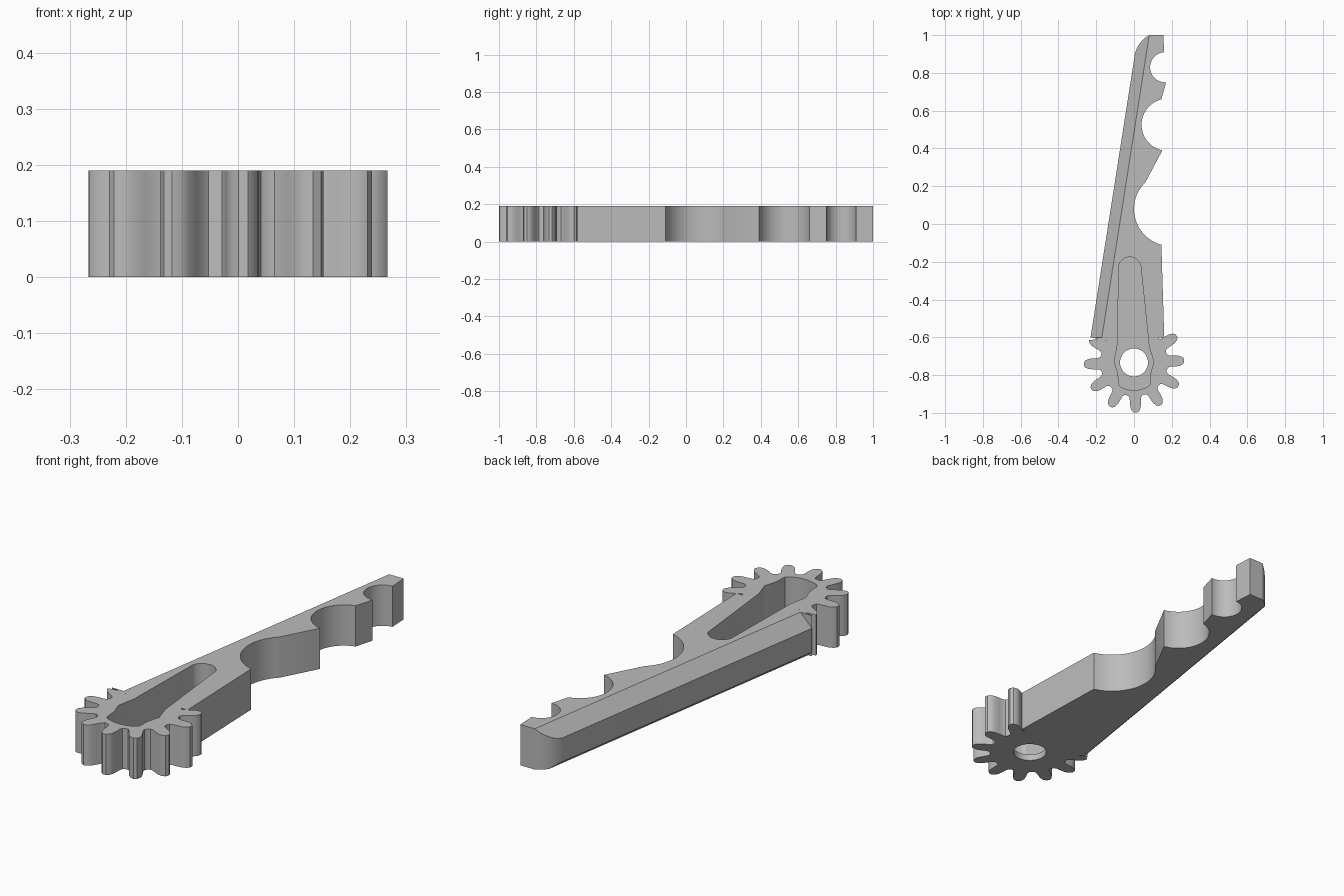
import bpy, bmesh, math
from mathutils import Vector

cube = bpy.data.objects.get("Cube")
if cube:
    bpy.data.objects.remove(cube, do_unlink=True)

HEIGHT = 0.19
GEAR_Y = -0.733
ARM_END = -0.6

grey = bpy.data.materials.new("plain_grey")
grey.use_nodes = True
grey.diffuse_color = (0.5, 0.5, 0.5, 1)
grey.node_tree.nodes["Principled BSDF"].inputs["Base Color"].default_value = (0.5, 0.5, 0.5, 1)


def arc(a, m, b, steps=20):
    """Points on the circle from a through m to b."""
    a, m, b = Vector(a), Vector(m), Vector(b)
    d = 2 * (a.x * (m.y - b.y) + m.x * (b.y - a.y) + b.x * (a.y - m.y))
    sa, sm, sb = a.dot(a), m.dot(m), b.dot(b)
    c = Vector(((sa * (m.y - b.y) + sm * (b.y - a.y) + sb * (a.y - m.y)) / d,
                (sa * (b.x - m.x) + sm * (a.x - b.x) + sb * (m.x - a.x)) / d))
    ang = [math.atan2(p.y - c.y, p.x - c.x) for p in (a, m, b)]
    turn = (ang[2] - ang[0]) % math.tau
    if (ang[1] - ang[0]) % math.tau > turn:
        turn -= math.tau
    r = (a - c).length
    return [(c.x + r * math.cos(ang[0] + turn * i / steps),
             c.y + r * math.sin(ang[0] + turn * i / steps)) for i in range(steps + 1)]


def prism(name, outline, z0, z1, planes=()):
    """Extrude an outline and slice it with (point, normal) planes."""
    bm = bmesh.new()
    base = bm.faces.new([bm.verts.new((x, y, z0)) for x, y in outline])
    top = bmesh.ops.extrude_face_region(bm, geom=[base])["geom"]
    bmesh.ops.translate(bm, vec=(0, 0, z1 - z0),
                        verts=[v for v in top if isinstance(v, bmesh.types.BMVert)])
    for point, normal in planes:
        cut = bmesh.ops.bisect_plane(bm, geom=bm.verts[:] + bm.edges[:] + bm.faces[:],
                                     plane_co=point, plane_no=normal, clear_outer=True)
        edges = [e for e in cut["geom_cut"] if isinstance(e, bmesh.types.BMEdge)]
        bmesh.ops.holes_fill(bm, edges=edges)
    bmesh.ops.recalc_face_normals(bm, faces=bm.faces)
    mesh = bpy.data.meshes.new(name)
    bm.to_mesh(mesh)
    bm.free()
    mesh.materials.append(grey)
    obj = bpy.data.objects.new(name, mesh)
    bpy.context.collection.objects.link(obj)
    return obj


def combine(obj, other, operation):
    mod = obj.modifiers.new(operation, 'BOOLEAN')
    mod.operation, mod.solver, mod.object = operation, 'EXACT', other
    bpy.context.view_layer.objects.active = obj
    bpy.ops.object.modifier_apply(modifier=mod.name)
    bpy.data.objects.remove(other, do_unlink=True)


# Arm with three round notches and a rounded tip
outline = [(-0.23, ARM_END), (0.16, ARM_END)]
outline += arc((0.145, -0.11), (0, 0.08), (0.06, 0.22), 28)
outline += arc((0.15, 0.39), (0.04, 0.53), (0.145, 0.66), 24)
outline += arc((0.17, 0.75), (0.085, 0.83), (0.16, 0.91))
outline += [(0.155, 1)] + arc((0.08, 1), (0.035, 0.962), (0.005, 0.9), 10)

# Bevels along the straight back: wide above, narrow below
out = Vector((-1.5, 0.235, 0)).normalized()
up = Vector((0, 0, 1))
body = prism("toothed_arm", outline, 0, HEIGHT,
             [((-0.17, ARM_END, HEIGHT), out + up),
              ((-0.23, ARM_END, 0.02), out - up)])

# Gear teeth around the lower half of the hub
half_tooth = [(11, 0.181), (8.8, 0.193), (7.8, 0.215), (6.5, 0.24), (4.4, 0.257), (1.8, 0.266)]
tooth = [(-a, r) for a, r in half_tooth] + half_tooth[::-1] + [(15, 0.178)]
gear = []
for k in range(9):
    for a, r in tooth:
        t = math.radians(152 + 30 * k + a)
        x, y = r * math.cos(t), GEAR_Y + r * math.sin(t)
        if x > 0 or y < ARM_END - 0.002:
            gear.append((x, y))
gear.pop()
gear += [(0.12, -0.56), (-0.13, -0.56), (-0.16, ARM_END), (-0.23, ARM_END)]
combine(body, prism("gear", gear, 0, HEIGHT), 'UNION')

# Long pocket, open at the top
pocket = arc((0.035, -0.215), (-0.024, -0.175), (-0.08, -0.215), 16)
pocket += [(-0.088, -0.64), (-0.105, -0.73), (-0.085, -0.79), (-0.08, -0.85)]
pocket += arc((-0.07, -0.863), (0, -0.88), (0.07, -0.863), 10)
pocket += [(0.085, -0.85), (0.088, -0.79), (0.105, -0.73), (0.08, -0.65)]
combine(body, prism("pocket_cutter", pocket, 0.03, HEIGHT + 0.1), 'DIFFERENCE')

# Axle hole through the pocket floor
hole = [(0.074 * math.cos(math.tau * i / 40), GEAR_Y + 0.074 * math.sin(math.tau * i / 40))
        for i in range(40)]
combine(body, prism("hole_cutter", hole, -0.1, 0.1), 'DIFFERENCE')

bpy.ops.object.select_all(action='DESELECT')
body.select_set(True)
bpy.context.view_layer.objects.active = body
bpy.ops.object.shade_smooth_by_angle(angle=math.radians(30))
